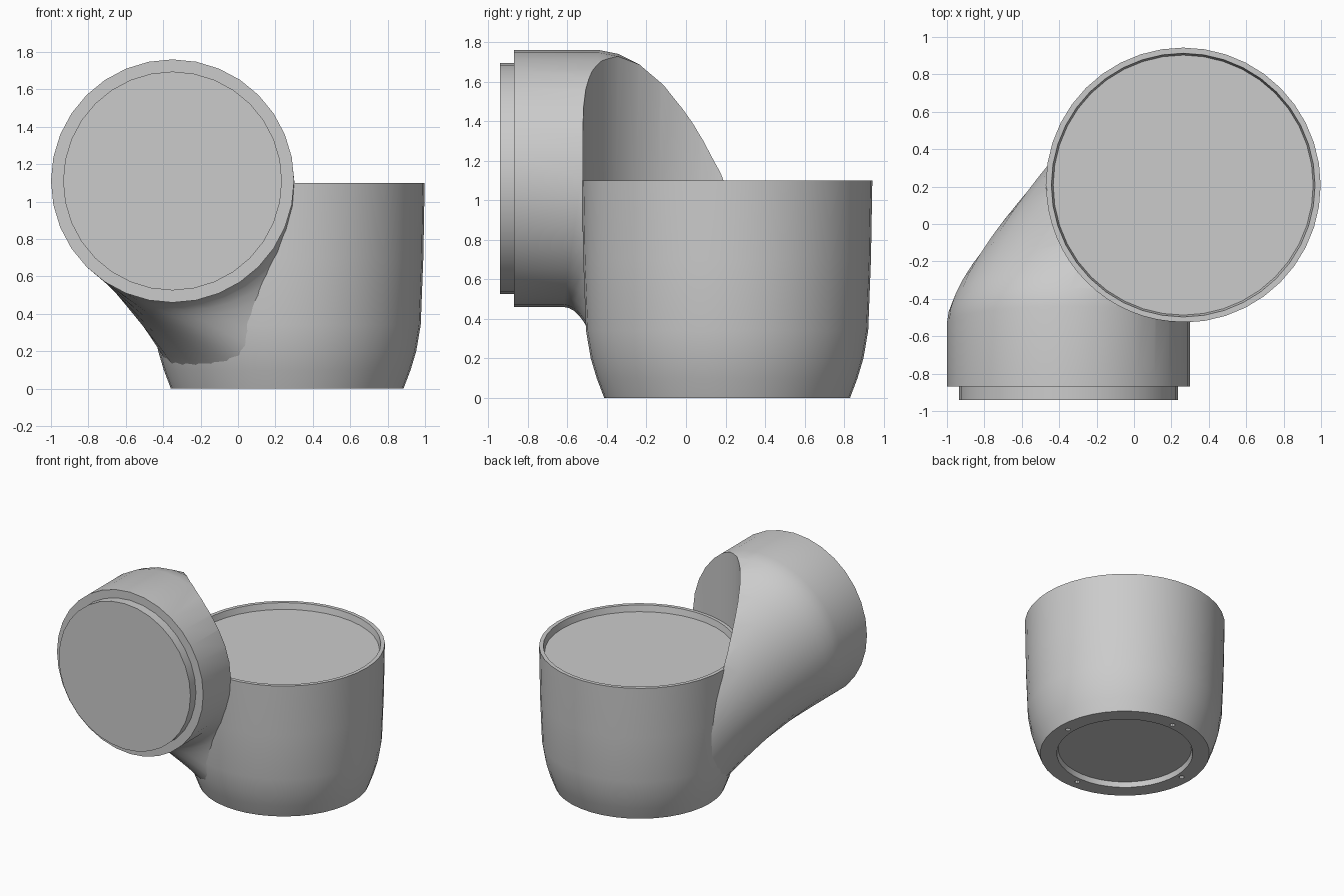
import bpy, bmesh
from math import sin, cos, pi, radians
from mathutils import Vector

if "Cube" in bpy.data.objects:
    bpy.data.objects.remove(bpy.data.objects["Cube"])

CUP = Vector((0.263, 0.208, 0))       # cup axis
PIPE = Vector((-0.35, 0, 1.11))       # pipe axis, along y
PIPE_R, CUP_R = 0.65, 0.735

grey = bpy.data.materials.new("plain_grey")
grey.use_nodes = True
grey.diffuse_color = (0.6, 0.6, 0.6, 1)
grey.node_tree.nodes["Principled BSDF"].inputs["Base Color"].default_value = (0.6, 0.6, 0.6, 1)


def loft(name, rings):
    """Skin equal-length point rings and cap both ends."""
    bm = bmesh.new()
    loops = [[bm.verts.new(p) for p in ring] for ring in rings]
    n = len(loops[0])
    for a, b in zip(loops, loops[1:]):
        for i in range(n):
            j = (i + 1) % n
            bm.faces.new((a[i], a[j], b[j], b[i]))
    bm.faces.new(loops[0])
    bm.faces.new(loops[-1])
    bmesh.ops.recalc_face_normals(bm, faces=bm.faces)
    mesh = bpy.data.meshes.new(name)
    bm.to_mesh(mesh)
    bm.free()
    mesh.materials.append(grey)
    obj = bpy.data.objects.new(name, mesh)
    bpy.context.collection.objects.link(obj)
    return obj


def angles(n):
    return [2 * pi * i / n for i in range(n)]


def turned(name, profile, centre, n):
    """Turn (radius, height) pairs around a vertical axis."""
    return loft(name, [[centre + Vector((r * cos(a), r * sin(a), z)) for a in angles(n)]
                       for r, z in profile])


def pipe_point(a, y, r=PIPE_R):
    return PIPE + Vector((r * cos(a), y, r * sin(a)))


def activate(obj):
    bpy.ops.object.select_all(action='DESELECT')
    obj.select_set(True)
    bpy.context.view_layer.objects.active = obj


def cut(obj, cutter):
    mod = obj.modifiers.new("cut", 'BOOLEAN')
    mod.operation = 'DIFFERENCE'
    mod.solver = 'EXACT'
    mod.object = cutter
    activate(obj)
    bpy.ops.object.modifier_apply(modifier=mod.name)
    bpy.data.objects.remove(cutter)


# Cup: underside recess, tapered foot, straight wall, lip and inner floor
cup = turned("cup", [(0.49, 0.04), (0.5, 0), (0.622, 0), (0.66, 0.1), (0.69, 0.2),
                     (0.714, 0.34), (0.728, 0.7), (CUP_R, 1.1), (0.705, 1.1),
                     (0.695, 1.05)], CUP, 40)

# Four screw holes in the foot ring
for a in angles(4):
    spot = CUP + Vector((0.545 * cos(a), 0.545 * sin(a), 0))
    cut(cup, turned("hole_cutter", [(0.02, -0.05), (0.02, 0.03)], spot, 8))


# Elbow: straight pipe that bends down into the foot of the cup
def bend_point(a, t):
    s = sin(a)
    start = -0.53 + 0.09 * s
    p0 = pipe_point(a, start)
    p1 = pipe_point(a, start + 0.28 + 0.15 * s)
    p3 = CUP + Vector((0.62 * cos(a), 0.62 * s, 0.06))
    p2 = p3 + Vector((0, 0, max(0.06, 0.14 + 0.25 * s)))
    u = 1 - t
    return u**3 * p0 + 3 * u * u * t * p1 + 3 * u * t * t * p2 + t**3 * p3


sides = angles(32)
steps = 14
elbow = loft("elbow_pipe", [[pipe_point(a, -0.87) for a in sides]]
             + [[bend_point(a, k / steps) for a in sides] for k in range(steps + 1)])
cut(elbow, turned("cup_clearance_cutter", [(0.73, 1.0), (0.73, 2.2)], CUP, 64))

# Stepped end cap on the pipe mouth
cap = loft("pipe_end_cap", [[pipe_point(a, y, 0.585) for a in angles(32)]
                            for y in (-0.94, -0.85)])

for obj in (cup, elbow, cap):
    activate(obj)
    bpy.ops.object.shade_smooth_by_angle(angle=radians(35))
